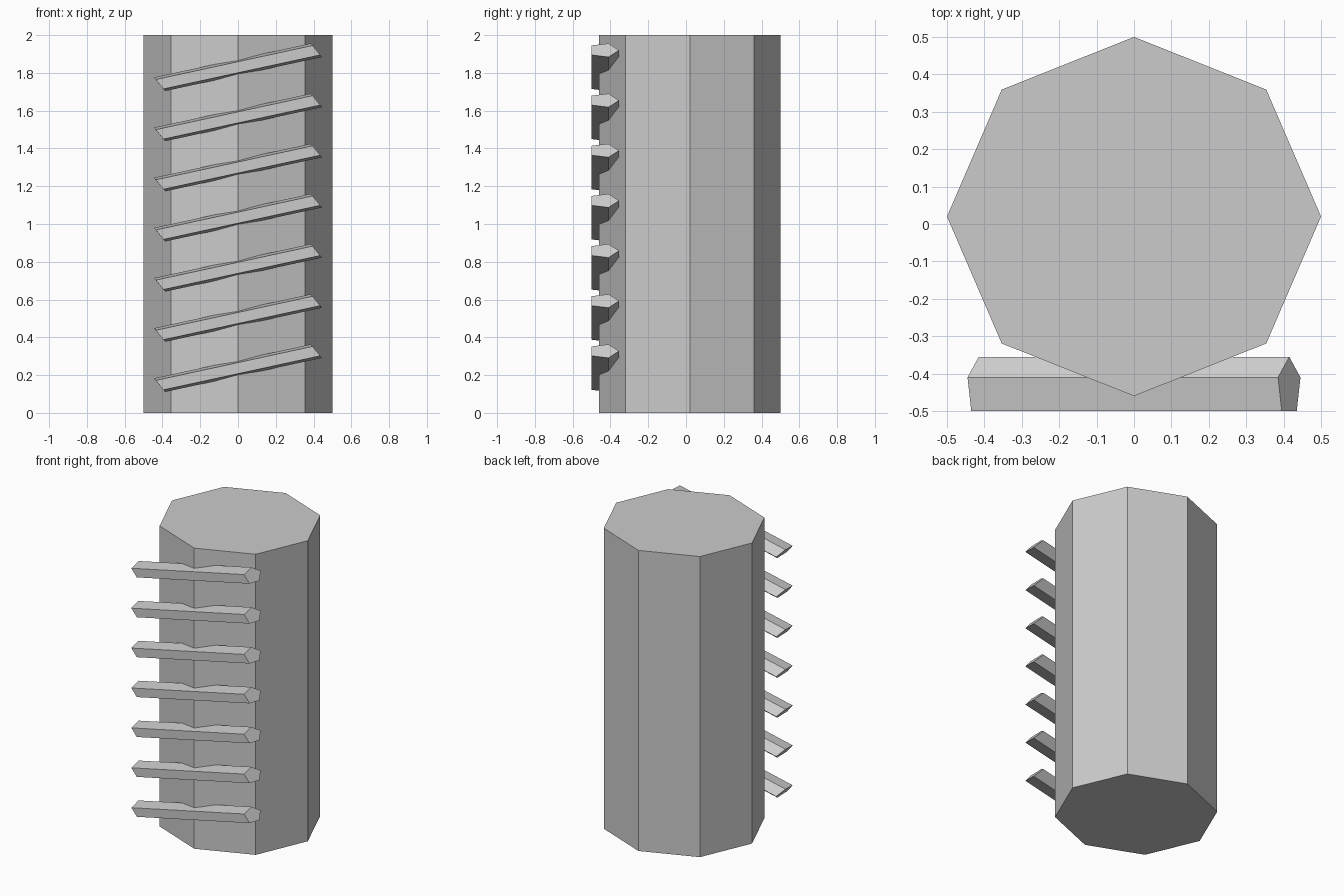
import bpy

cube = bpy.data.objects.get("Cube")
if cube:
    bpy.data.objects.remove(cube, do_unlink=True)

grey = bpy.data.materials.new("plain grey")
grey.use_nodes = True
colour = (0.6, 0.6, 0.6, 1)
grey.diffuse_color = colour
grey.node_tree.nodes["Principled BSDF"].inputs["Base Color"].default_value = colour

# Eight-sided column, a corner facing forward
bpy.ops.mesh.primitive_cylinder_add(vertices=8, radius=0.5, depth=2, location=(0, 0.02, 1))
column = bpy.context.object
column.name = "column"
column.scale = (1, 0.96, 1)
column.data.materials.append(grey)

# Slanted bar: five-sided section swept along a rising line
SECTION = [(0, -0.355, 0), (-0.03, -0.41, 0.036), (-0.02, -0.5, 0.025),
           (0.02, -0.5, -0.025), (0.03, -0.41, -0.036)]
HALF_RUN, HALF_RISE = 0.415, 0.09
n = len(SECTION)
verts = [(x + s * HALF_RUN, y, z + s * HALF_RISE) for s in (-1, 1) for x, y, z in SECTION]
faces = [tuple(range(n)), tuple(reversed(range(n, 2 * n)))]
faces += [(i, i + n, (i + 1) % n + n, (i + 1) % n) for i in range(n)]
bar_mesh = bpy.data.meshes.new("bar")
bar_mesh.from_pydata(verts, [], faces)
bar_mesh.materials.append(grey)

# Seven evenly spaced bars up the front
for k in range(7):
    bar = bpy.data.objects.new(f"slanted_bar_{k + 1}", bar_mesh)
    bar.location.z = 0.237 + 0.2655 * k
    bpy.context.collection.objects.link(bar)
